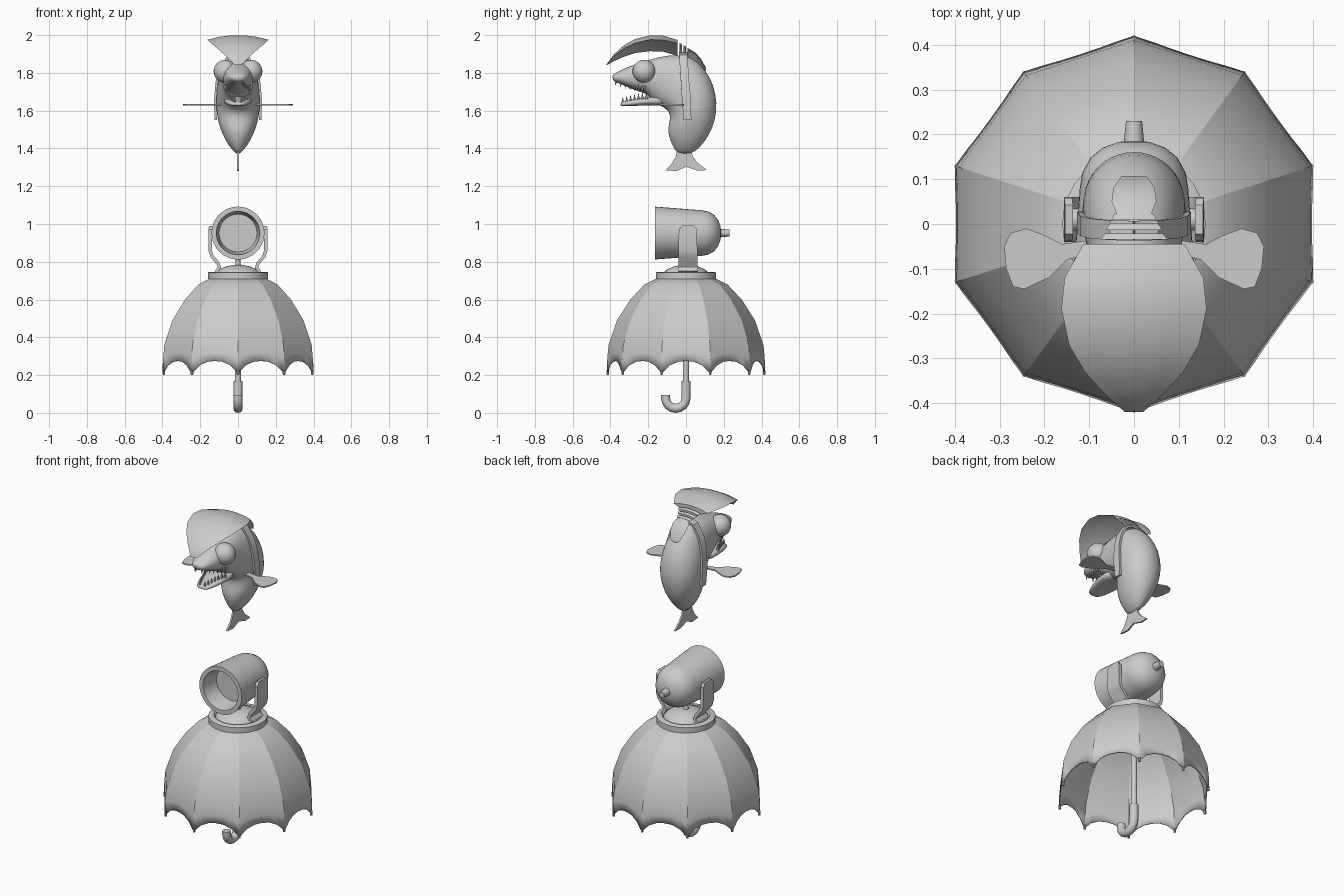
import bpy, bmesh, math
from mathutils import Matrix, Vector

if "Cube" in bpy.data.objects:
    bpy.data.objects.remove(bpy.data.objects["Cube"])

GREY = (0.6, 0.6, 0.6, 1)
grey = bpy.data.materials.new("plain grey")
grey.use_nodes = True
grey.diffuse_color = GREY
grey.node_tree.nodes["Principled BSDF"].inputs["Base Color"].default_value = GREY


def finish(name, bm, angle=35):
    bmesh.ops.remove_doubles(bm, verts=bm.verts, dist=0.0001)
    bmesh.ops.recalc_face_normals(bm, faces=bm.faces)
    mesh = bpy.data.meshes.new(name)
    bm.to_mesh(mesh)
    bm.free()
    mesh.materials.append(grey)
    ob = bpy.data.objects.new(name, mesh)
    bpy.context.collection.objects.link(ob)
    if angle:
        bpy.ops.object.select_all(action='DESELECT')
        ob.select_set(True)
        bpy.context.view_layer.objects.active = ob
        bpy.ops.object.shade_smooth_by_angle(angle=math.radians(angle))
    return ob


def loft(name, rings, angle=35, caps=True):
    """Skin closed rings of points, one after another."""
    bm = bmesh.new()
    rows = [[bm.verts.new(p) for p in ring] for ring in rings]
    n = len(rows[0])
    for a, b in zip(rows, rows[1:]):
        for i in range(n):
            j = (i + 1) % n
            bm.faces.new((a[i], a[j], b[j], b[i]))
    if caps:
        bm.faces.new(rows[0])
        bm.faces.new(rows[-1])
    return finish(name, bm, angle)


def lathe(name, profile, place=Matrix(), n=32):
    """Turn (radius, height) points about the z axis."""
    turns = [2 * math.pi * i / n for i in range(n)]
    rings = [[place @ Vector((r * math.cos(t), r * math.sin(t), h)) for t in turns]
             for r, h in profile]
    return loft(name, rings, caps=False)


def flesh(name, rows, power=1.0, n=20):
    """Rounded body from rows of top point, bottom point and half width."""
    rings = []
    for ty, tz, by, bz, w in rows:
        ring = []
        for i in range(n):
            t = 2 * math.pi * i / n
            s = math.copysign(abs(math.sin(t)) ** power, math.sin(t))
            ring.append((w * math.cos(t), (ty + by) / 2 + s * (ty - by) / 2,
                         (tz + bz) / 2 + s * (tz - bz) / 2))
        rings.append(ring)
    ob = loft(name, rings, 60)
    ob.modifiers.new("smooth", 'SUBSURF').render_levels = 1
    return ob


def strip(name, path, thick, side):
    """Bent flat bar: path of (x, z, y centre, y half width)."""
    rings = []
    for i, (x, z, y, h) in enumerate(path):
        a, b = path[max(i - 1, 0)], path[min(i + 1, len(path) - 1)]
        d = Vector((b[0] - a[0], b[1] - a[1])).normalized() * thick / 2
        rings.append([(side * (x + s * d.y), y + u * h, z - s * d.x)
                      for s, u in ((1, 1), (1, -1), (-1, -1), (-1, 1))])
    return loft(name, rings)


def shell(name, rows):
    """Arched plate with a keel: rows of y, top z, keel z, half width."""
    rings = []
    for y, top, keel, w in rows:
        ring = [(w * u, y, top - 0.15 * w * u * u) for u in (-1, -.6, -.2, .2, .6, 1)]
        low = keel + 0.5 * (top - keel)
        ring += [(.4 * w, y, low), (0, y, keel), (-.4 * w, y, low)]
        rings.append(ring)
    return loft(name, rings, 40)


# Umbrella canopy: ten panels with scalloped hems
PROFILE = [(.02, .725), (.15, .715), (.22, .68), (.295, .6), (.365, .49), (.41, .36), (.42, .25), (.42, .21)]
PANELS, SUB = 10, 6


def radius_at(z):
    for (r0, z0), (r1, z1) in zip(PROFILE, PROFILE[1:]):
        if z >= z1:
            return r0 + (r1 - r0) * (z0 - z) / (z0 - z1)
    return PROFILE[-1][0]


bm = bmesh.new()
columns = []
for i in range(PANELS * SUB):
    k, t = divmod(i, SUB)
    t /= SUB
    a, b = [math.pi / 2 + 2 * math.pi * (k + s) / PANELS for s in (0, 1)]
    x = math.cos(a) * (1 - t) + math.cos(b) * t
    y = math.sin(a) * (1 - t) + math.sin(b) * t
    hem = .21 + .065 * (1 - abs(2 * t - 1) ** 2.5)
    zs = [z for r, z in PROFILE[:-2]] + [(.36 + hem) / 2, hem]
    columns.append([bm.verts.new((x * radius_at(z), y * radius_at(z), z)) for z in zs])
for i, col in enumerate(columns):
    nxt = columns[(i + 1) % len(columns)]
    for j in range(len(col) - 1):
        bm.faces.new((col[j], nxt[j], nxt[j + 1], col[j + 1])).smooth = True
for col in columns[::SUB]:
    for a, b in zip(col, col[1:]):
        bm.edges.get((a, b)).smooth = False
canopy = finish("umbrella_canopy", bm, None)
canopy.modifiers.new("cloth", 'SOLIDIFY').thickness = 0.006

# Rib tips
for k in range(PANELS):
    t = math.pi / 2 + 2 * math.pi * k / PANELS
    lathe("rib_tip", [(0, .225), (.007, .225), (.007, .203), (0, .2)],
          Matrix.Translation((.414 * math.cos(t), .414 * math.sin(t), 0)), 8)

# Shaft and hooked handle
lathe("umbrella_shaft", [(0, .72), (.017, .72), (.017, .16), (0, .16)], n=16)
lathe("shaft_collar", [(0, .72), (.026, .72), (.026, .6), (0, .6)], n=16)
hook = [(.0, .17), (0, .08)]
for i in range(1, 9):
    t = math.pi * i / 8
    hook.append((-.054 + .054 * math.cos(t), .078 - .054 * math.sin(t)))
hook.append((-.108, .095))
curve = bpy.data.curves.new("umbrella_handle", 'CURVE')
curve.dimensions = '3D'
curve.bevel_depth = 0.024
curve.use_fill_caps = True
spline = curve.splines.new('POLY')
spline.points.add(len(hook) - 1)
for point, (y, z) in zip(spline.points, hook):
    point.co = (0, y, z, 1)
curve.materials.append(grey)
bpy.context.collection.objects.link(bpy.data.objects.new("umbrella_handle", curve))

# Lamp base
lathe("base_ring", [(.12, .71), (.16, .71), (.16, .742), (.15, .747), (.13, .747), (.12, .735), (.12, .71)])
lathe("base_dome", [(.125, .72), (.12, .74), (.1, .76), (.065, .775), (.03, .782), (0, .783)])
lathe("base_post", [(0, .77), (.018, .77), (.012, .8), (.012, .83), (0, .83)], n=12)

# Spotlight
aim = Matrix.Translation((0, 0, .952)) @ Matrix.Rotation(-math.pi / 2, 4, 'X')
lathe("spotlight_body", [(0, -.06), (.1, -.06), (.115, -.165), (.14, -.165), (.121, .08), (.115, .115), (.097, .148),
                         (.07, .17), (.035, .183), (0, .186)], aim, 40)
lathe("spotlight_knob", [(0, .17), (.024, .17), (.018, .23), (0, .23)], aim, 12)

# Yoke arms and pivots
for side in (1, -1):
    strip("yoke_arm", [(.145, .99, .01, .032), (.147, .97, .01, .048), (.147, .86, .01, .05), (.138, .83, .01, .05),
                       (.105, .79, .01, .05), (.098, .77, .01, .05), (.115, .745, .01, .05)], .018, side)
    lathe("yoke_pivot", [(0, .1), (.025, .1), (.025, .14), (0, .14)],
          Matrix.Translation((0, .01, .952)) @ Matrix.Rotation(side * math.pi / 2, 4, 'Y'), 16)

# Fish body with upper jaw, then lower jaw
flesh("fish_body", [
    (.03, 1.37, -.05, 1.37, .008), (.075, 1.405, -.075, 1.42, .05), (.125, 1.47, -.1, 1.485, .085),
    (.157, 1.55, -.09, 1.535, .107), (.167, 1.64, -.083, 1.575, .117), (.148, 1.74, -.1, 1.605, .117),
    (.1, 1.825, -.13, 1.622, .112), (.04, 1.885, -.16, 1.633, .103), (-.05, 1.9, -.175, 1.642, .095),
    (-.13, 1.888, -.185, 1.66, .09), (-.21, 1.867, -.21, 1.692, .086), (-.28, 1.843, -.27, 1.705, .078),
    (-.34, 1.818, -.33, 1.735, .062), (-.382, 1.795, -.376, 1.752, .04), (-.39, 1.785, -.388, 1.762, .025)], .9)
flesh("lower_jaw", [
    (-.1, 1.68, -.11, 1.62, .075), (-.2, 1.676, -.2, 1.63, .078), (-.28, 1.66, -.28, 1.624, .062),
    (-.325, 1.65, -.335, 1.622, .042), (-.345, 1.645, -.35, 1.628, .025)], .65)

# Teeth in both jaws
bm = bmesh.new()
jaws = (((.07, -.22, 1.712), (.022, -.372, 1.752), math.pi), ((.062, -.21, 1.68), (.016, -.335, 1.652), 0))
for start, end, flip in jaws:
    for side in (1, -1):
        for i in range(7):
            p = Vector(start).lerp(Vector(end), i / 6)
            p.x *= side
            bmesh.ops.create_cone(bm, cap_ends=True, segments=6, radius1=.009, radius2=.001, depth=.04,
                                  matrix=Matrix.Translation(p) @ Matrix.Rotation(flip, 4, 'X'))
finish("teeth", bm, 30)

# Eyes, side fins and gill straps
fin = [(.09, -.035), (.16, -.045), (.2, -.025), (.24, -.01), (.275, -.02), (.29, -.05), (.285, -.1), (.27, -.14),
       (.245, -.145), (.19, -.12), (.15, -.08), (.09, -.065)]
for side in (1, -1):
    bm = bmesh.new()
    bmesh.ops.create_uvsphere(bm, u_segments=24, v_segments=16, radius=.061,
                              matrix=Matrix.Translation((side * .068, -.222, 1.808)))
    finish("eye", bm)
    loft("side_fin", [[(side * x, y, z) for x, y in fin] for z in (1.627, 1.634)])
    strip("gill_strap", [(0, 1.905, -.015, .022), (.05, 1.89, -.014, .022), (.092, 1.825, -.01, .022),
                         (.113, 1.75, -.005, .022), (.121, 1.65, .003, .024), (.118, 1.55, .008, .02)], .012, side)

# Tail fin
tail = [(-.045, 1.4), (.025, 1.4), (.035, 1.36), (.06, 1.325), (.11, 1.285), (.06, 1.283), (0, 1.303),
        (-.05, 1.28), (-.108, 1.285), (-.075, 1.32), (-.053, 1.36)]
loft("tail_fin", [[(x, y, z) for y, z in tail] for x in (-.005, .005)])

# Crest: broad front shell, narrow slats and rear shell
shell("crest_shell", [
    (-.42, 1.847, 1.841, .02), (-.38, 1.9, 1.862, .065), (-.33, 1.946, 1.885, .11), (-.27, 1.98, 1.905, .145),
    (-.19, 2.0, 1.915, .162), (-.12, 1.998, 1.912, .155), (-.045, 1.975, 1.89, .113)])
for i in range(3):
    y, z, w = -.035 + .022 * i, 1.965 - .014 * i, .075 - .012 * i
    shell("crest_slat", [(y, z - .005, 1.875, w), (y + .014, z - .012, 1.875, w * .85)])
shell("rear_shell", [(.015, 1.928, 1.86, .035), (.05, 1.908, 1.85, .05), (.08, 1.873, 1.83, .046),
                     (.107, 1.825, 1.81, .028)])
